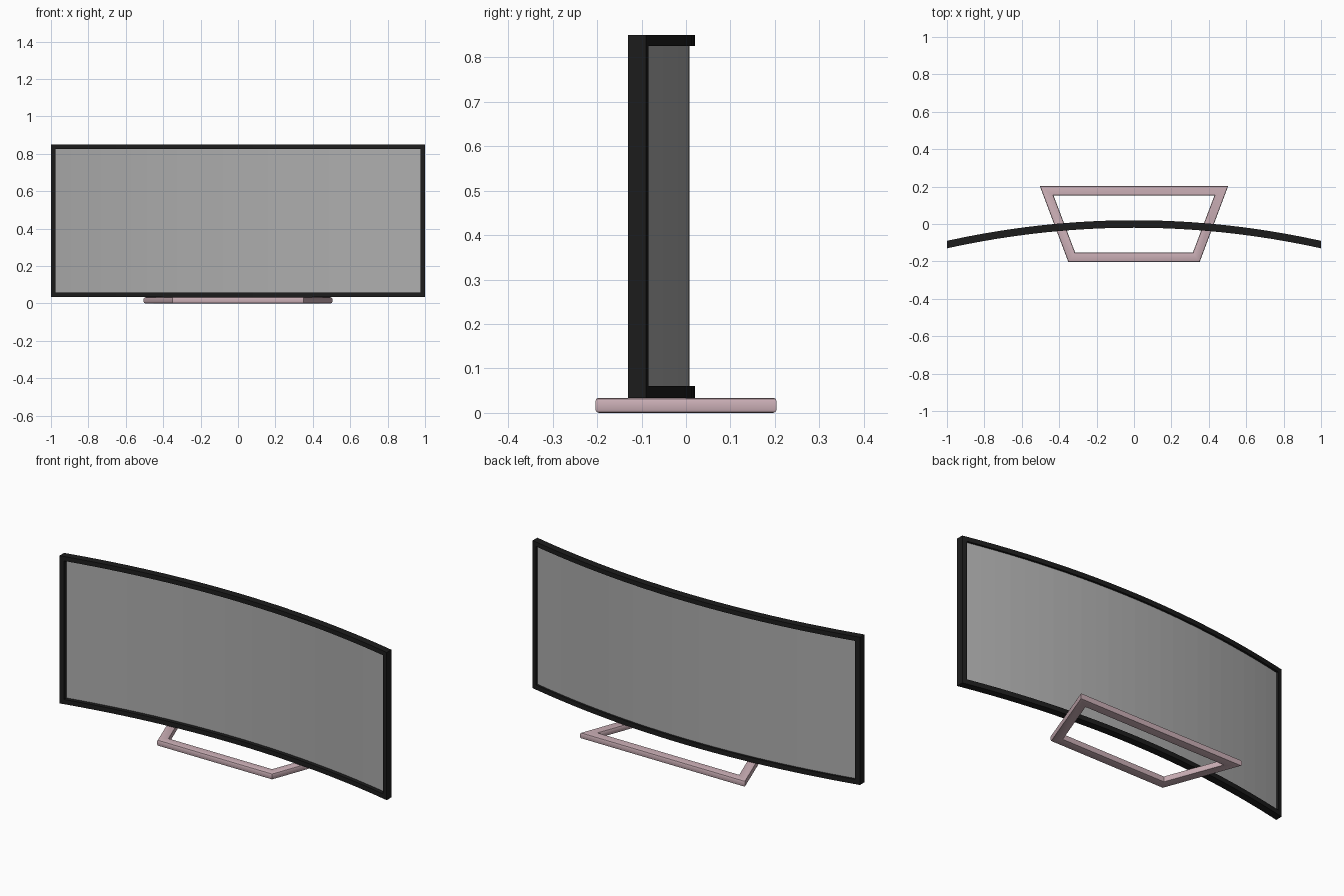
import bpy, bmesh, math

if "Cube" in bpy.data.objects:
    bpy.data.objects.remove(bpy.data.objects["Cube"])

SAG = 0.11   # how far the panel ends come forward
SEG = 24     # facets along the curve


def material(name, colour):
    m = bpy.data.materials.new(name)
    m.diffuse_color = colour
    m.use_nodes = True
    m.node_tree.nodes["Principled BSDF"].inputs["Base Color"].default_value = m.diffuse_color
    return m


def add_object(name, bm, mat):
    bmesh.ops.recalc_face_normals(bm, faces=bm.faces)
    me = bpy.data.meshes.new(name)
    bm.to_mesh(me)
    bm.free()
    ob = bpy.data.objects.new(name, me)
    ob.data.materials.append(mat)
    bpy.context.collection.objects.link(ob)
    return ob


def curved_panel(name, xs, zs, y_front, y_back, mat, hollow=False):
    """Grid in x/z bent along y; hollow keeps only the outer ring of cells."""
    bm = bmesh.new()
    front, back = [[[bm.verts.new((x, y - SAG * x * x, z)) for z in zs] for x in xs]
                   for y in (y_front, y_back)]
    twin = {f: b for cf, cb in zip(front, back) for f, b in zip(cf, cb)}
    nx, nz = len(xs) - 1, len(zs) - 1
    for i in range(nx):
        for k in range(nz):
            if hollow and 0 < i < nx - 1 and 0 < k < nz - 1:
                continue
            bm.faces.new((front[i][k], front[i + 1][k], front[i + 1][k + 1], front[i][k + 1]))
    rim = [e for e in bm.edges if e.is_boundary]
    for f in list(bm.faces):
        bm.faces.new([twin[v] for v in reversed(f.verts)])
    for e in rim:
        a, b = e.verts
        bm.faces.new((a, b, twin[b], twin[a]))
    # drop grid points of the opening that carry no face
    bmesh.ops.delete(bm, geom=[v for v in bm.verts if not v.link_faces], context='VERTS')
    return add_object(name, bm, mat)


black = material("black_plastic", (0.012, 0.012, 0.012, 1))
glass = material("screen_grey", (0.42, 0.42, 0.42, 1))
rose = material("rose_metal", (0.6, 0.43, 0.47, 1))

# Curved bezel and the thin screen set into it
inner = [-0.975 + 1.95 * i / SEG for i in range(SEG + 1)]
curved_panel("bezel", [-1] + inner + [1], [0.034, 0.06, 0.825, 0.85],
             -0.02, 0.02, black, hollow=True)
curved_panel("screen", inner, [0.06, 0.825], 0.002, 0.008, glass)

# Trapezoid ring stand with softened long edges
outer_pts = [(-0.351, -0.204), (0.351, -0.204), (0.504, 0.204), (-0.504, 0.204)]
inner_pts = [(-0.315, -0.152), (0.315, -0.152), (0.43, 0.152), (-0.43, 0.152)]
bm = bmesh.new()
loops = [[bm.verts.new((x, y, z)) for x, y in pts]
         for pts, z in ((outer_pts, 0), (outer_pts, 0.034), (inner_pts, 0.034), (inner_pts, 0))]
for a, b in zip(loops, loops[1:] + loops[:1]):
    for i in range(4):
        j = (i + 1) % 4
        bm.faces.new((a[i], a[j], b[j], b[i]))
long_edges = [e for e in bm.edges
              if any(e.verts[0] in l and e.verts[1] in l for l in loops)]
bmesh.ops.bevel(bm, geom=long_edges, offset=0.008, segments=2, profile=0.5, affect='EDGES')
stand = add_object("stand", bm, rose)
bpy.context.view_layer.objects.active = stand
stand.select_set(True)
bpy.ops.object.shade_smooth_by_angle(angle=math.radians(40))
